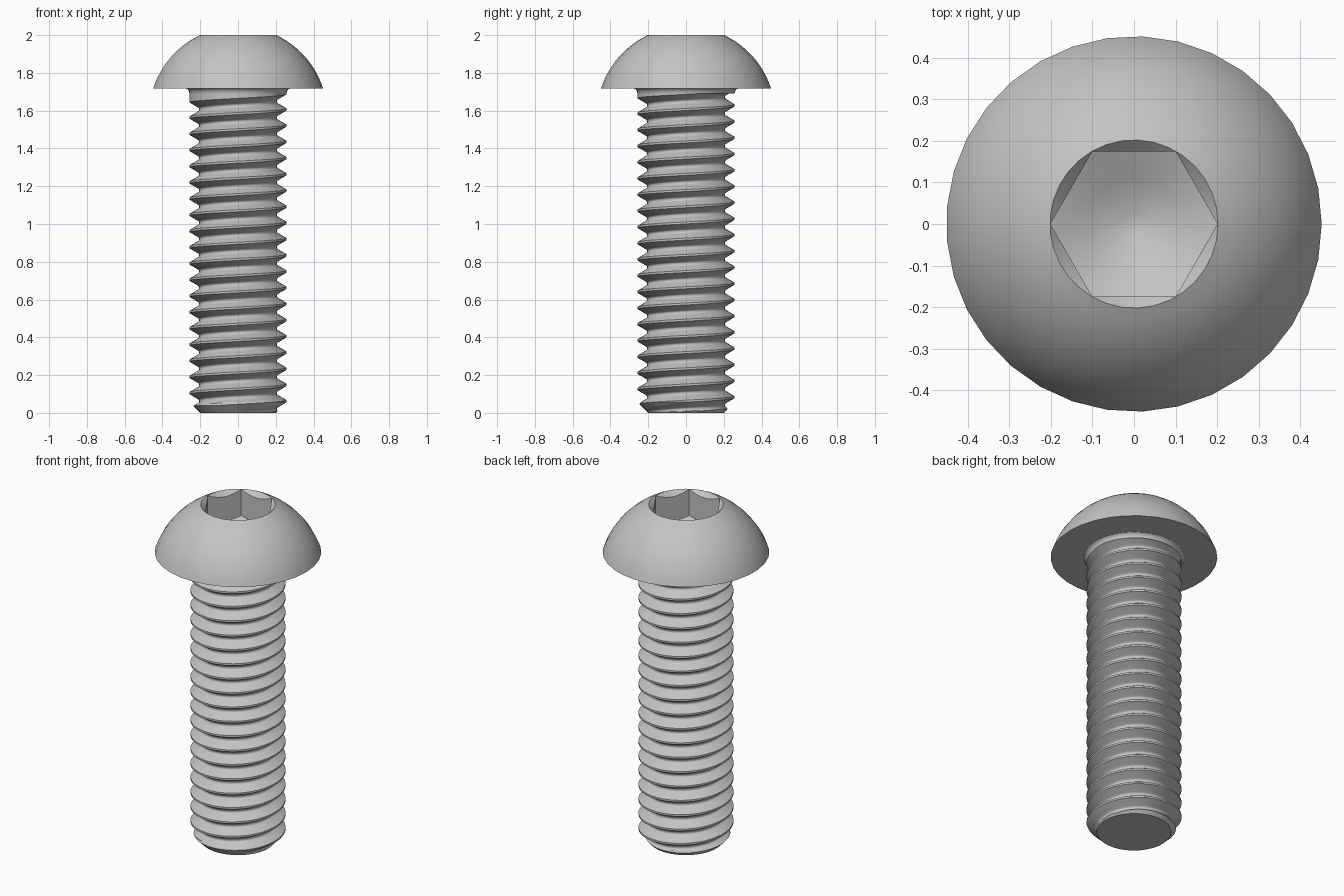
import bpy, bmesh, math

cube = bpy.data.objects.get("Cube")
if cube:
    bpy.data.objects.remove(cube, do_unlink=True)

steel = bpy.data.materials.new("grey_steel")
steel.use_nodes = True
colour = (0.55, 0.55, 0.55, 1)
steel.diffuse_color = colour
steel.node_tree.nodes["Principled BSDF"].inputs["Base Color"].default_value = colour

TAU = 2 * math.pi
HEAD_Z, TOP_Z = 1.717, 2.0
MAJOR, PITCH = 0.257, 0.0858


def finish(name, bm):
    """Clean the mesh, make it an object and shade it."""
    bmesh.ops.remove_doubles(bm, verts=bm.verts, dist=0.00005)
    bmesh.ops.recalc_face_normals(bm, faces=bm.faces)
    mesh = bpy.data.meshes.new(name)
    bm.to_mesh(mesh)
    bm.free()
    obj = bpy.data.objects.new(name, mesh)
    mesh.materials.append(steel)
    bpy.context.collection.objects.link(obj)
    bpy.ops.object.select_all(action='DESELECT')
    obj.select_set(True)
    bpy.context.view_layer.objects.active = obj
    bpy.ops.object.shade_smooth_by_angle(angle=math.radians(35))
    return obj


def polygon_radius(angle, corner, sides):
    half = math.pi / sides
    return corner * math.cos(half) / math.cos((angle + 1e-9) % (2 * half) - half)


def lathe(name, rings, columns, cap_ends):
    """Skin rings of (corner radius, height, sides, slope of the ring's rim)."""
    bm = bmesh.new()
    loops = []
    for corner, z, sides, slope in rings:
        loop = []
        for c in range(columns):
            a = TAU * c / columns
            r = polygon_radius(a, corner, sides)
            loop.append(bm.verts.new((r * math.cos(a), r * math.sin(a),
                                      z + slope * (r - corner))))
        loops.append(loop)
    for low, high in zip(loops, loops[1:]):
        for c in range(columns):
            d = (c + 1) % columns
            bm.faces.new((low[c], low[d], high[d], high[c]))
    if cap_ends:
        bm.faces.new(loops[0])
        bm.faces.new(loops[-1])
    return finish(name, bm)


# Domed head with a chamfered hexagonal socket ending in a drilled cone
SIDES, RIM, HEX, CENTRE_Z = 33, 0.202, 0.2009, 1.571
ball = math.hypot(RIM, TOP_Z - CENTRE_Z)
start = math.asin((HEAD_Z - CENTRE_Z) / ball)
end = math.asin((TOP_Z - CENTRE_Z) / ball)
rings = []
for i in range(13):
    a = start + (end - start) * i / 12
    rings.append((ball * math.cos(a), CENTRE_Z + ball * math.sin(a), SIDES, 0))
rings += [(HEX, TOP_Z - 0.001, 6, 1.0),
          (HEX, 1.84, 6, 0.5),
          (0.11, 1.795, SIDES, 0),
          (0.025, 1.752, SIDES, 0)]
lathe("button_head", rings, 2 * SIDES, True)

# Small fillet where the shank meets the head
lathe("neck_fillet", [(MAJOR, 1.69, 48, 0), (0.259, 1.702, 48, 0),
                      (0.264, 1.711, 48, 0), (0.273, HEAD_Z, 48, 0)], 48, False)

# Threaded shank: half of the groove profile as (fraction of pitch, radius), mirrored
half = [(0, MAJOR), (0.0625, MAJOR), (0.2, 0.2366), (0.34, 0.2163),
        (0.385, 0.2105), (0.42, 0.2075), (0.455, 0.206)]
profile = half + [(1 - t, r) for t, r in reversed(half)]
SEG, TURNS = 48, 25
bm = bmesh.new()
previous = None
for i in range(SEG * TURNS + 1):
    a = TAU * i / SEG
    base = 0.062 + PITCH * (i / SEG - 3)
    # the groove runs out just under the head
    depth = min(1, max(0, (1.69 - base - PITCH / 2) / 0.018))
    row = []
    for t, r in profile:
        r = MAJOR - (MAJOR - r) * depth
        row.append(bm.verts.new((r * math.cos(a), r * math.sin(a), base + PITCH * t)))
    if previous:
        for j in range(len(row) - 1):
            bm.faces.new((previous[j], row[j], row[j + 1], previous[j + 1]))
    previous = row
bmesh.ops.remove_doubles(bm, verts=bm.verts, dist=0.0001)


def slice_at(z, **clear):
    bmesh.ops.bisect_plane(bm, geom=bm.verts[:] + bm.edges[:] + bm.faces[:], dist=1e-6,
                           plane_co=(0, 0, z), plane_no=(0, 0, 1), **clear)


slice_at(0, clear_inner=True)
slice_at(HEAD_Z, clear_outer=True)
slice_at(0.02)
slice_at(0.04)
slice_at(0.057)

# Chamfered tip
for v in bm.verts:
    r = math.hypot(v.co.x, v.co.y)
    limit = 0.2 + v.co.z
    if r > limit:
        v.co.x *= limit / r
        v.co.y *= limit / r
rim = [e for e in bm.edges if e.is_boundary and all(v.co.z < 0.0001 for v in e.verts)]
bmesh.ops.edgeloop_fill(bm, edges=rim)
finish("threaded_shank", bm)
